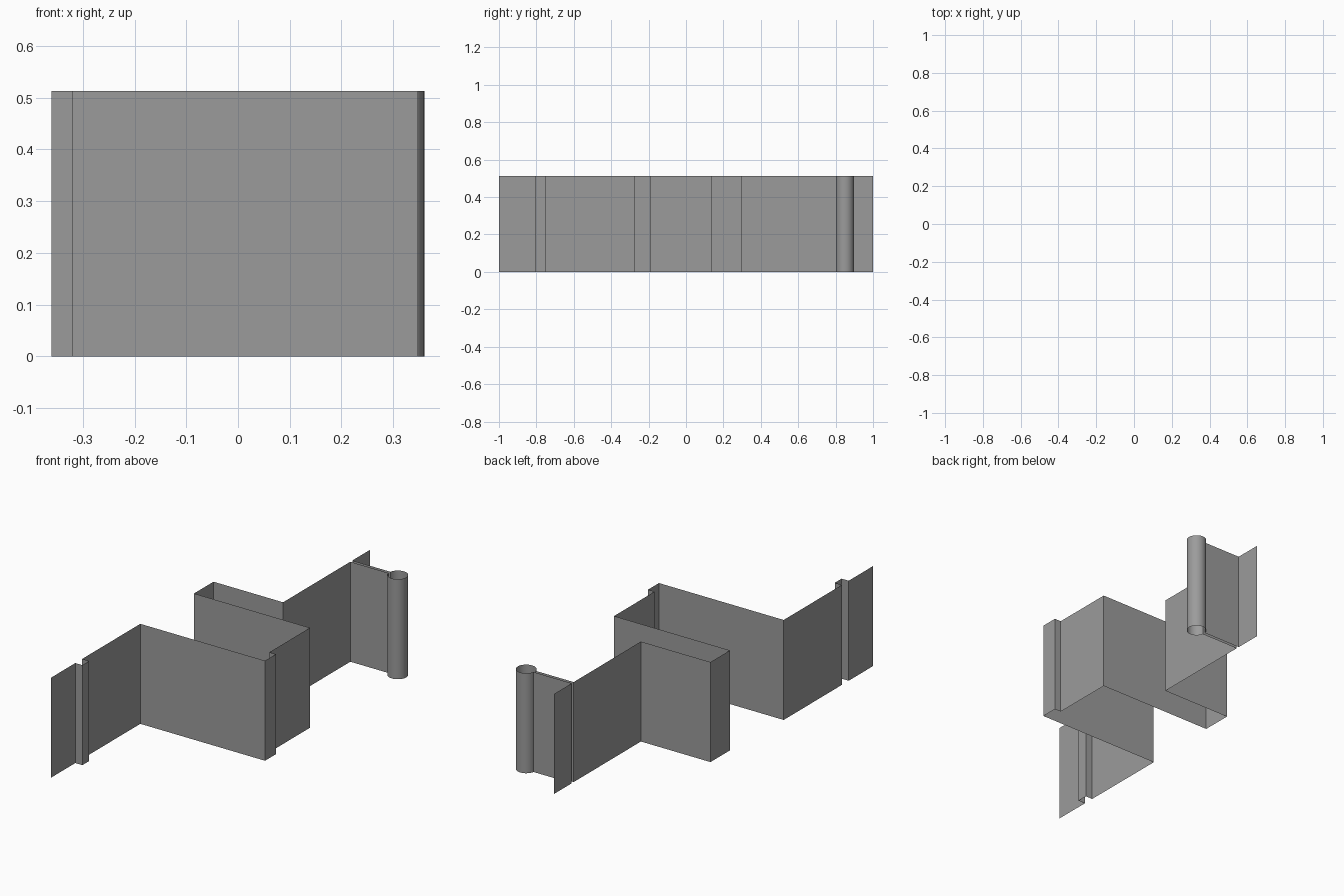
import bpy
import math

if "Cube" in bpy.data.objects:
    bpy.data.objects.remove(bpy.data.objects["Cube"])

HEIGHT = 0.513

grey = bpy.data.materials.new("plain grey")
grey.diffuse_color = (0.33, 0.33, 0.33, 1)
grey.use_nodes = True
grey.node_tree.nodes["Principled BSDF"].inputs["Base Color"].default_value = grey.diffuse_color


def extruded_sheet(name, path):
    """Thin upright sheet following a plan path of (x, y) points."""
    n = len(path)
    verts = [(x, y, z) for z in (0, HEIGHT) for x, y in path]
    faces = [(i, i + 1, n + i + 1, n + i) for i in range(n - 1)]
    mesh = bpy.data.meshes.new(name)
    mesh.from_pydata(verts, [], faces)
    mesh.materials.append(grey)
    obj = bpy.data.objects.new(name, mesh)
    bpy.context.collection.objects.link(obj)
    bpy.ops.object.select_all(action='DESELECT')
    obj.select_set(True)
    bpy.context.view_layer.objects.active = obj
    bpy.ops.object.shade_smooth_by_angle(angle=math.radians(30))
    return obj


# front part: end flange, small step, then the long folds
folds = [(-0.36, -1.0), (-0.36, -0.805), (-0.32, -0.805), (-0.32, -0.749),
         (-0.36, -0.749), (-0.36, -0.278), (0.348, -0.278), (0.348, -0.19),
         (0.311, -0.19), (0.311, 0.139), (-0.347, 0.139), (-0.347, 0.297),
         (0.048, 0.297)]

# bulb seal: out along one web, round the tube, back along the other web
cx, cy, r, gap = 0.312, 0.85, 0.048, 0.008
start = math.pi + math.asin(gap / r)
sweep = 2 * math.pi - 2 * math.asin(gap / r)
N = 40
tube = [(cx + r * math.cos(start + sweep * i / N),
         cy + r * math.sin(start + sweep * i / N)) for i in range(N + 1)]

# rear flange closes the profile
path = folds + [(0.048, cy - gap)] + tube + [(0.048, cy + gap), (0.048, 1.0)]
extruded_sheet("folded_profile_sheet", path)
